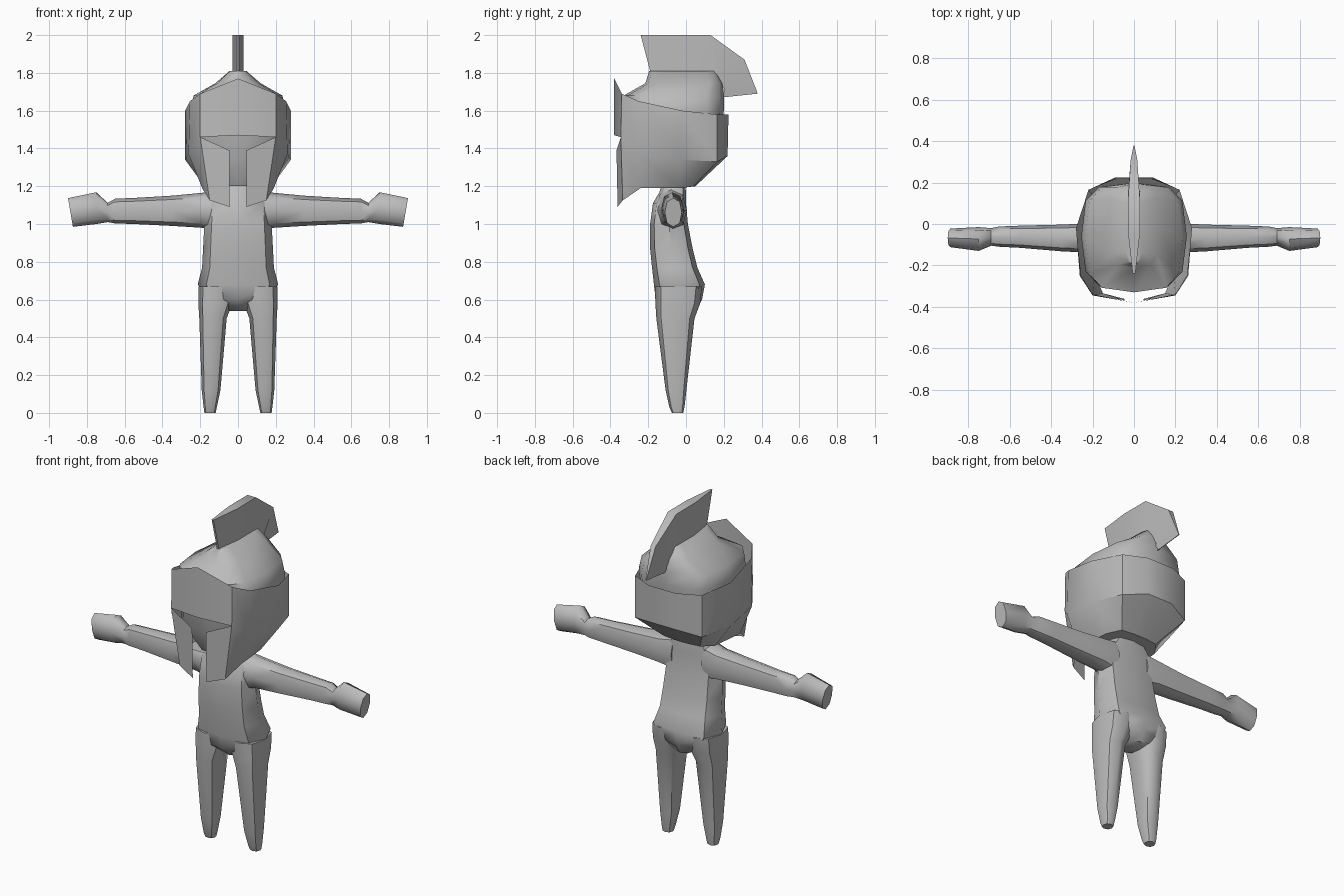
import bpy, math

if "Cube" in bpy.data.objects:
    bpy.data.objects.remove(bpy.data.objects["Cube"])

grey = bpy.data.materials.new("plain grey")
grey.diffuse_color = (0.5, 0.5, 0.5, 1)
grey.use_nodes = True
grey.node_tree.nodes["Principled BSDF"].inputs["Base Color"].default_value = grey.diffuse_color


def make(name, verts, faces, angle=50):
    me = bpy.data.meshes.new(name)
    me.from_pydata(verts, [], faces)
    me.update()
    ob = bpy.data.objects.new(name, me)
    bpy.context.collection.objects.link(ob)
    me.materials.append(grey)
    bpy.ops.object.select_all(action='DESELECT')
    ob.select_set(True)
    bpy.context.view_layer.objects.active = ob
    bpy.ops.object.mode_set(mode='EDIT')
    bpy.ops.mesh.select_all(action='SELECT')
    bpy.ops.mesh.normals_make_consistent(inside=False)
    bpy.ops.object.mode_set(mode='OBJECT')
    bpy.ops.object.shade_smooth_by_angle(angle=math.radians(angle))
    return ob


def loft(name, rings, axis='z', p=0.85, side=1, n=8, slant=0, angle=50):
    """rings: (position, u0, u1, v0, v1); u,v = x,y for axis z and z,y for axis x."""
    verts, faces = [], []
    for k, (t, u0, u1, v0, v1) in enumerate(rings):
        for i in range(n):
            a = 2 * math.pi * i / n
            c, s = math.cos(a), math.sin(a)
            du = math.copysign(abs(c) ** p, c)
            dv = math.copysign(abs(s) ** p, s)
            u = (u0 + u1) / 2 + du * (u1 - u0) / 2
            v = (v0 + v1) / 2 + dv * (v1 - v0) / 2
            if axis == 'z':
                verts.append((side * u, v, t))
            else:
                end = slant * du if k == len(rings) - 1 else 0
                verts.append((side * (t + end), v, u))
    for k in range(len(rings) - 1):
        for i in range(n):
            j = (i + 1) % n
            faces.append((k * n + i, k * n + j, (k + 1) * n + j, (k + 1) * n + i))
    faces.append(tuple(range(n)))
    faces.append(tuple(range((len(rings) - 1) * n, len(rings) * n)))
    return make(name, verts, faces, angle)


# torso with hips and neck
torso = [(0.54, .05, -.09, .055), (0.60, .16, -.16, .085), (0.68, .213, -.17, .10),
         (0.77, .190, -.18, .06), (0.87, .185, -.19, .035), (1.0, .178, -.19, .01),
         (1.11, .17, -.175, 0), (1.17, .13, -.14, 0), (1.24, .07, -.12, -.01)]
loft("torso", [(z, -w, w, a, b) for z, w, a, b in torso], p=0.7)

# legs and arms, mirrored left and right
leg = [(0, .118, .178, -.075, -.015), (.03, .112, .182, -.088, -.008),
       (.12, .093, .192, -.108, .002), (.5, .06, .205, -.157, .045),
       (.58, .03, .21, -.162, .075), (.67, .02, .21, -.165, .085)]
arm = [(.10, .96, 1.185, -.16, 0), (.19, .98, 1.165, -.14, .005), (.35, .99, 1.15, -.132, -.003),
       (.55, 1.0, 1.138, -.115, -.008), (.65, 1.003, 1.134, -.11, -.012),
       (.69, 1.01, 1.112, -.105, -.02), (.75, 1.0, 1.168, -.13, -.015),
       (.887, .985, 1.137, -.112, -.022)]
for side, label in ((1, "left"), (-1, "right")):
    loft(label + "_leg", leg, side=side)
    loft(label + "_arm", arm, axis='x', side=side, slant=.013)

# head rising into a ridged dome
head = [(1.2, .12, -.24, .04), (1.35, .235, -.31, .18), (1.60, .255, -.32, .20),
        (1.68, .235, -.33, .20), (1.745, .12, -.215, .195), (1.81, .045, -.195, .16)]
loft("head_dome", [(z, -w, w, a, b) for z, w, a, b in head], p=0.6, n=12)

# helmet band: columns from brow to back, each with rim, middle and lower point
cols = [((.20, -.34, 1.69), (.20, -.345, 1.46), (.15, -.335, 1.125)),
        ((.255, -.25, 1.65), (.262, -.25, 1.37), (.19, -.24, 1.19)),
        ((.28, -.02, 1.60), (.28, -.02, 1.34), (.17, -.03, 1.19)),
        ((.22, .165, 1.58), (.22, .165, 1.33), (.12, .04, 1.2)),
        ((.09, .225, 1.58), (.08, .22, 1.36), (.04, .05, 1.2))]
half = [c for col in cols for c in col]
half += [(0, -.38, 1.77), (0, -.38, 1.47),                        # brow centre
         (.045, -.368, 1.39), (.045, -.362, 1.09)]                # cheek inner edge
m = len(half)
verts = half + [(-x, y, z) for x, y, z in half]
faces = []
for o in (0, m):
    for c in range(4):
        for r in range(2):
            a = o + c * 3 + r
            faces.append((a, a + 3, a + 4, a + 1))
    faces.append((15, o, o + 1, 16))                              # brow
    faces.append((o + 17, o + 1, o + 2, o + 18))                  # cheek
for r in (12, 13):
    faces.append((r, m + r, m + r + 1, r + 1))                    # back joint
make("helmet_band", verts, faces, 40)

# underside of the head, closing the helmet around the neck
under = [cols[i][2] for i in (1, 2, 3, 4)]
ring = under + [(-x, y, z) for x, y, z in reversed(under)]
make("helmet_underside", ring, [tuple(range(8))])

# crest: pairs of top and bottom points, with a lens-shaped thickness
crest = [((-.24, 2.0), (-.19, 1.81), .006), ((-.05, 2.0), (-.04, 1.80), .028),
         ((.13, 2.0), (.16, 1.79), .028), ((.31, 1.87), (.205, 1.71), .016),
         ((.38, 1.69), (.19, 1.67), .002)]
verts, faces = [], []
for (ty, tz), (by, bz), w in crest:
    verts += [(-w, ty, tz), (w, ty, tz), (w, by, bz), (-w, by, bz)]
for k in range(4):
    for i in range(4):
        j = (i + 1) % 4
        faces.append((k * 4 + i, k * 4 + j, k * 4 + 4 + j, k * 4 + 4 + i))
faces += [(0, 1, 2, 3), (16, 17, 18, 19)]
make("helmet_crest", verts, faces)
